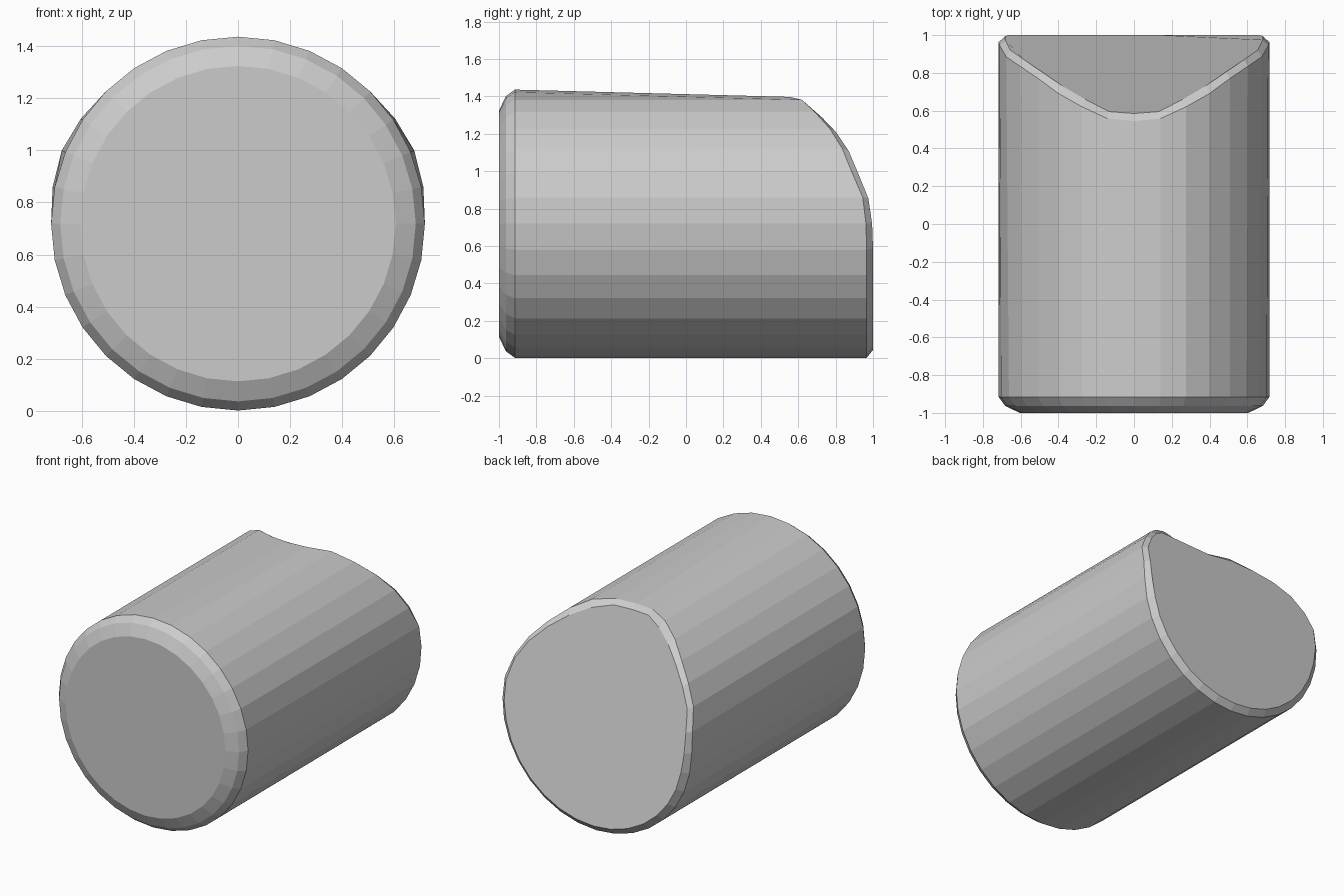
import bpy, bmesh
from math import sin, cos, pi

if "Cube" in bpy.data.objects:
    bpy.data.objects.remove(bpy.data.objects["Cube"])

N, R, CZ = 32, 0.717, 0.719

# Back rim depth by step away from the top vertex (the rest is flat)
OUTER_Y = [.545, .558, .62, .69, .77, .835, .885, .945, .962]
INNER_Y = [.585, .595, .66, .73, .805, .87, .92, .975, .995]
OUTER_R = {5: .725, 6: .732, 7: .725}
INNER_R = {3: .68, 4: .688, 5: .70, 6: .708, 7: .695, 8: .682}

bm = bmesh.new()


def ring(depth, radius, zmax=9.0):
    """Ring around the y axis, starting at the top vertex."""
    verts = []
    for i in range(N):
        k, a = min(i, N - i), 2 * pi * i / N
        r = radius(k)
        verts.append(bm.verts.new((r * sin(a), depth(k), min(zmax, CZ + r * cos(a)))))
    return verts


def back(table, rest):
    return lambda k: table[k] if k < len(table) else rest


# Rounded front edge, body, and the scooped back rim
rings = [ring(lambda k: -1.0, lambda k: .605),
         ring(lambda k: -.963, lambda k: .682),
         ring(lambda k: -.915, lambda k: R),
         ring(back(OUTER_Y, .966), lambda k: OUTER_R.get(k, R), 1.397),
         ring(back(INNER_Y, 1.0), lambda k: INNER_R.get(k, .675), 1.37)]
for a, b in zip(rings, rings[1:]):
    for i in range(N):
        j = (i + 1) % N
        bm.faces.new((a[i], a[j], b[j], b[i]))

# Front cap and back cap
bm.faces.new(rings[0])
bm.faces.new(rings[-1])

bmesh.ops.recalc_face_normals(bm, faces=bm.faces)
mesh = bpy.data.meshes.new("rounded_barrel")
bm.to_mesh(mesh)
bm.free()
bpy.context.collection.objects.link(bpy.data.objects.new("rounded_barrel", mesh))
